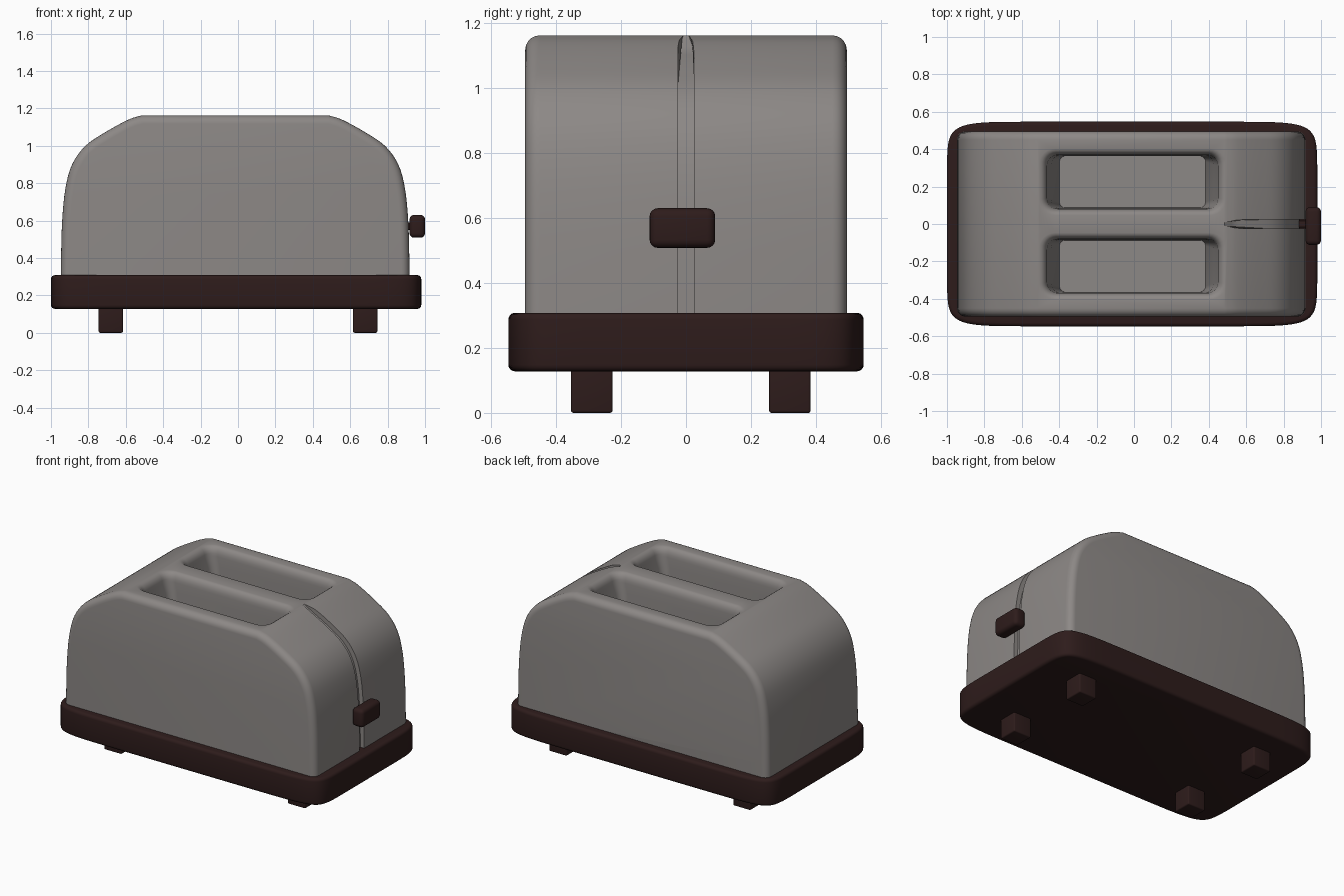
import bpy, bmesh, math
from mathutils import Vector

if "Cube" in bpy.data.objects:
    bpy.data.objects.remove(bpy.data.objects["Cube"])

CX = -0.015  # body centre in x


def material(name, color):
    m = bpy.data.materials.new(name)
    m.diffuse_color = color
    m.use_nodes = True
    m.node_tree.nodes["Principled BSDF"].inputs["Base Color"].default_value = m.diffuse_color
    return m


BROWN = material("dark_brown", (0.027, 0.0115, 0.011, 1))
METAL = material("warm_grey", (0.265, 0.247, 0.238, 1))


def loft(name, loops, mat=None):
    """Closed skin through equal-length loops of 3D points."""
    bm = bmesh.new()
    rings = [[bm.verts.new(p) for p in loop] for loop in loops]
    n = len(rings[0])
    for a, b in zip(rings, rings[1:]):
        for i in range(n):
            j = (i + 1) % n
            bm.faces.new((a[i], a[j], b[j], b[i]))
    bm.faces.new(rings[0][::-1])
    bm.faces.new(rings[-1])
    bmesh.ops.recalc_face_normals(bm, faces=bm.faces)
    me = bpy.data.meshes.new(name)
    bm.to_mesh(me)
    bm.free()
    ob = bpy.data.objects.new(name, me)
    bpy.context.collection.objects.link(ob)
    if mat:
        me.materials.append(mat)
    return ob


def rounded_rect(cx, cy, z, hx, hy, r, n=6):
    pts = []
    for k, (sx, sy) in enumerate([(1, 1), (-1, 1), (-1, -1), (1, -1)]):
        for i in range(n + 1):
            a = math.pi / 2 * (k + i / n)
            pts.append((cx + sx * (hx - r) + r * math.cos(a),
                        cy + sy * (hy - r) + r * math.sin(a), z))
    return pts


def superellipse(cx, z, hx, hy, power=11, n=64):
    """Rectangle with rounded corners and slightly bulging sides."""
    pts = []
    for i in range(n):
        a = 2 * math.pi * (i + 0.5) / n
        c, s = math.cos(a), math.sin(a)
        pts.append((cx + hx * math.copysign(abs(c) ** (2 / power), c),
                    hy * math.copysign(abs(s) ** (2 / power), s), z))
    return pts


def bevel(ob, width, segments=4):
    m = ob.modifiers.new("bevel", 'BEVEL')
    m.width, m.segments = width, segments
    m.limit_method, m.angle_limit = 'ANGLE', math.radians(50)


def cut(ob, cutter):
    cutter.hide_render = True
    m = ob.modifiers.new("cut", 'BOOLEAN')
    m.operation, m.solver, m.object = 'DIFFERENCE', 'EXACT', cutter


def finish(ob, angle=35):
    """Apply modifiers and smooth the shading."""
    bpy.ops.object.select_all(action='DESELECT')
    ob.select_set(True)
    bpy.context.view_layer.objects.active = ob
    bpy.ops.object.convert(target='MESH')
    bpy.ops.object.shade_smooth_by_angle(angle=math.radians(angle))


def smooth_path(pts, steps=4):
    """Catmull-Rom through 2D points."""
    p = [Vector(q) for q in pts]
    p = [2 * p[0] - p[1]] + p + [2 * p[-1] - p[-2]]
    out = []
    for a, b, c, d in zip(p, p[1:], p[2:], p[3:]):
        for i in range(steps):
            t = i / steps
            out.append(0.5 * (2 * b + (c - a) * t + (2 * a - 5 * b + 4 * c - d) * t * t
                              + (3 * b - a - 3 * c + d) * t ** 3))
    return out + [p[-2]]


# Body: domed side profile (half outline) extruded front to back
half = smooth_path([(0.932, 0.22), (0.931, 0.40), (0.925, 0.60), (0.908, 0.77), (0.872, 0.90),
                    (0.80, 1.00), (0.69, 1.075), (0.57, 1.14), (0.50, 1.162)])
outline = [(CX + p.x, p.y) for p in half] + [(CX - p.x, p.y) for p in reversed(half)]
body = loft("body", [[(x, y, z) for x, z in outline] for y in (-0.495, 0.495)], METAL)
bevel(body, 0.05, 5)

# Bread slots: tapered wells with rounded lips
cutters = []
for s in (-1, 1):
    loops = [rounded_rect(-0.008, s * 0.225, 0.76, 0.39, 0.138, 0.03),
             rounded_rect(-0.008, s * 0.225, 1.04, 0.435, 0.142, 0.05)]
    for i in range(6):
        a = math.pi / 2 * i / 5
        k = 1 - math.cos(a)
        loops.append(rounded_rect(-0.008, s * 0.225, 1.102 + 0.06 * math.sin(a),
                                  0.455 + 0.045 * k, 0.143 + 0.035 * k, 0.055 + 0.03 * k))
    loops.append([(x, y, 1.25) for x, y, z in loops[-1]])
    cutters.append(loft("slot_cutter", loops, METAL))

# Lever groove: strip following the right-hand outline, tapering to its top end
centre = Vector((0, 0.3))
track = [p for p in half if p.y > 0.23]
n = len(track)
inner, outer, width = [], [], []
for i, p in enumerate(track):
    fade = min(1, (n - 1 - i) / 4)
    inner.append(centre + (p - centre) * (1 - 0.03 * fade))
    outer.append(centre + (p - centre) * 1.06)
    width.append(0.008 + 0.016 * fade)
strip = list(zip(inner + outer[::-1], width + width[::-1]))
cutters.append(loft("groove_cutter", [[(CX + p.x, s * w, p.y) for p, w in strip]
                                      for s in (-1, 1)], METAL))

for c in cutters:
    cut(body, c)
finish(body)
for c in cutters:
    bpy.data.objects.remove(c)

# Base tray
base = loft("base", [superellipse(-0.01, z, 0.99, 0.547) for z in (0.128, 0.308)], BROWN)
bevel(base, 0.02)
finish(base)


def block(name, x, y, z, width):
    ob = loft(name, [[(x[0], y[0], h), (x[1], y[0], h), (x[1], y[1], h), (x[0], y[1], h)] for h in z],
              BROWN)
    bevel(ob, width)
    finish(ob)


# Feet
for nx, x in (("left", -0.68), ("right", 0.68)):
    for ny, y in (("front", -0.29), ("back", 0.32)):
        block(f"{ny}_{nx}_foot", (x - 0.065, x + 0.065), (y - 0.064, y + 0.064), (0, 0.15), 0.008)

# Lever knob and its stem inside the groove
block("lever_knob", (0.917, 1.0), (-0.112, 0.09), (0.508, 0.63), 0.025)
block("lever_stem", (0.86, 0.94), (-0.018, 0.018), (0.55, 0.59), 0.004)
